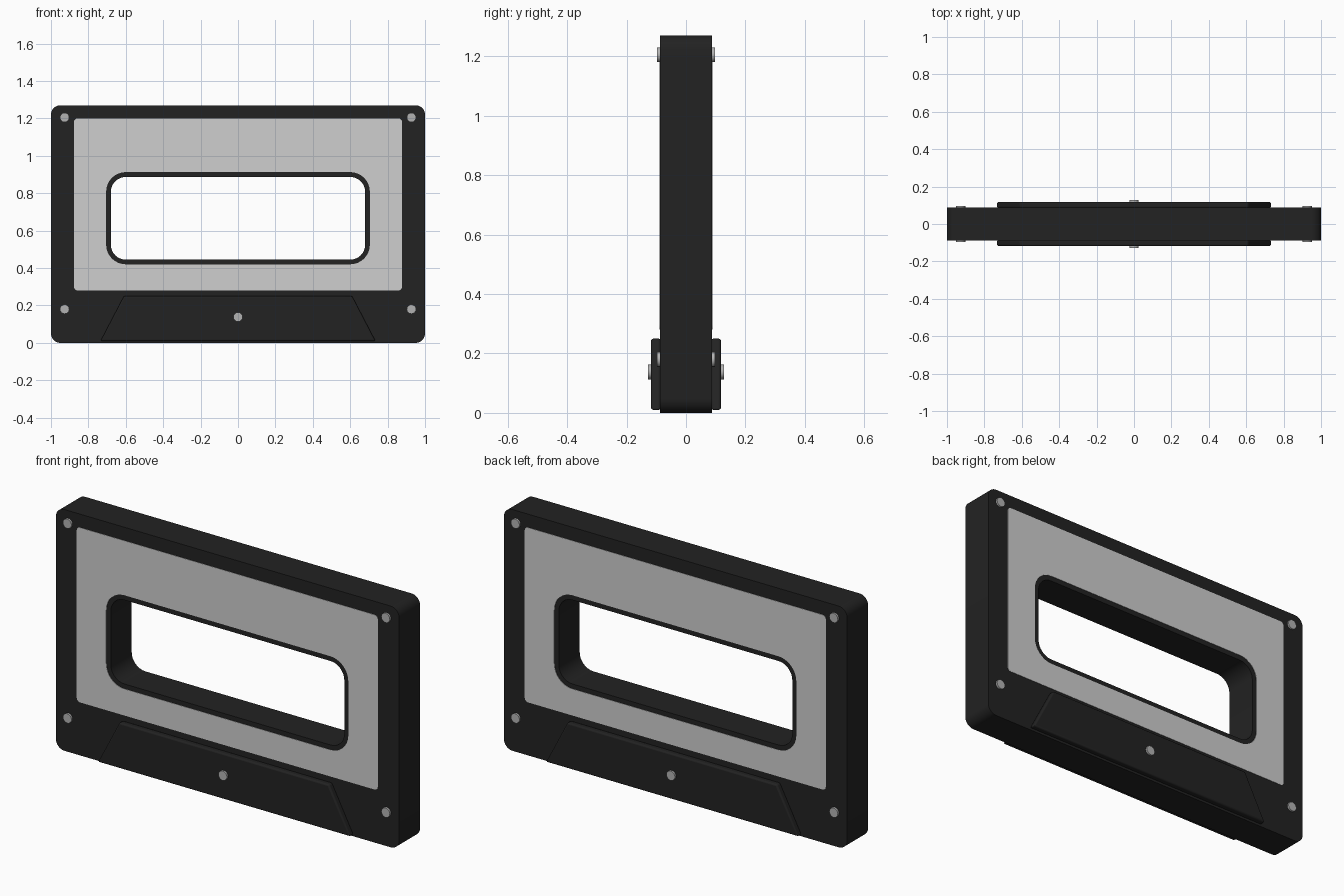
import bpy, bmesh
from math import sin, cos, pi

cube = bpy.data.objects.get("Cube")
if cube:
    bpy.data.objects.remove(cube)


def material(name, value):
    m = bpy.data.materials.new(name)
    m.use_nodes = True
    color = (value, value, value, 1)
    m.diffuse_color = color
    bsdf = m.node_tree.nodes["Principled BSDF"]
    bsdf.inputs["Base Color"].default_value = color
    bsdf.inputs["Roughness"].default_value = 0.6
    return m


black = material("black plastic", 0.016)
paper = material("grey label", 0.62)
steel = material("screw metal", 0.45)

HALF = 0.087  # half thickness of the shell
STEPS = 8     # segments per rounded corner


def finish(name, bm, mat, bevel=0):
    bmesh.ops.recalc_face_normals(bm, faces=bm.faces)
    mesh = bpy.data.meshes.new(name)
    bm.to_mesh(mesh)
    bm.free()
    mesh.materials.append(mat)
    ob = bpy.data.objects.new(name, mesh)
    bpy.context.collection.objects.link(ob)
    if bevel:
        mod = ob.modifiers.new("rounded edges", "BEVEL")
        mod.width = bevel
        mod.segments = 3
    bpy.ops.object.select_all(action="DESELECT")
    bpy.context.view_layer.objects.active = ob
    ob.select_set(True)
    bpy.ops.object.shade_smooth_by_angle()
    return ob


def rounded_rect(half_w, z0, z1, r):
    centres = [(half_w - r, z1 - r), (r - half_w, z1 - r),
               (r - half_w, z0 + r), (half_w - r, z0 + r)]
    points = []
    for i, (cx, cz) in enumerate(centres):
        for s in range(STEPS + 1):
            a = (i + s / STEPS) * pi / 2
            points.append((cx + r * cos(a), cz + r * sin(a)))
    return points


def frame(name, outer, inner, y0, y1, mat):
    """Flat ring between two matching outlines, extruded from y0 to y1."""
    bm = bmesh.new()
    loops = [[bm.verts.new((x, y, z)) for x, z in pts]
             for pts, y in ((outer, y0), (inner, y0), (inner, y1), (outer, y1))]
    n = len(outer)
    for a, b in zip(loops, loops[1:] + loops[:1]):
        for i in range(n):
            j = (i + 1) % n
            bm.faces.new((a[i], a[j], b[j], b[i]))
    return finish(name, bm, mat)


def screw(name, x, z, side, y0, y1):
    bm = bmesh.new()
    ring = [(x + 0.025 * cos(k * pi / 8), z + 0.025 * sin(k * pi / 8)) for k in range(16)]
    face = bm.faces.new([bm.verts.new((px, side * y0, pz)) for px, pz in ring])
    extrude(bm, face, side * (y1 - y0))
    finish(name, bm, steel)


def extrude(bm, face, dy):
    new = bmesh.ops.extrude_face_region(bm, geom=[face], use_keep_orig=True)["geom"]
    verts = [v for v in new if isinstance(v, bmesh.types.BMVert)]
    bmesh.ops.translate(bm, verts=verts, vec=(0, dy, 0))


# Shell with the window opening through it
frame("shell", rounded_rect(1, 0, 1.27, 0.05),
      rounded_rect(0.68, 0.445, 0.887, 0.08), -HALF, HALF, black)

for side, end in ((-1, "front"), (1, "back")):
    # Label around the window
    frame(end + "_label", rounded_rect(0.877, 0.28, 1.2, 0.02),
          rounded_rect(0.705, 0.42, 0.913, 0.105),
          side * (HALF - 0.002), side * (HALF + 0.002), paper)

    # Raised trapezoid at the lower edge
    bm = bmesh.new()
    corners = [(-0.735, 0.01), (0.735, 0.01), (0.61, 0.25), (-0.61, 0.25)]
    y0 = HALF - 0.002
    face = bm.faces.new([bm.verts.new((x, side * y0, z)) for x, z in corners])
    extrude(bm, face, side * (0.118 - y0))
    finish(end + "_raised_panel", bm, black, bevel=0.008)

    # Screws
    screw(end + "_centre_screw", 0, 0.138, side, 0.11, 0.128)
    for x, hand in ((0.927, "left"), (-0.927, "right")):
        for z, level in ((0.18, "lower"), (1.205, "upper")):
            screw(f"{end}_{level}_{hand}_screw", x, z, side, HALF - 0.01, 0.097)
